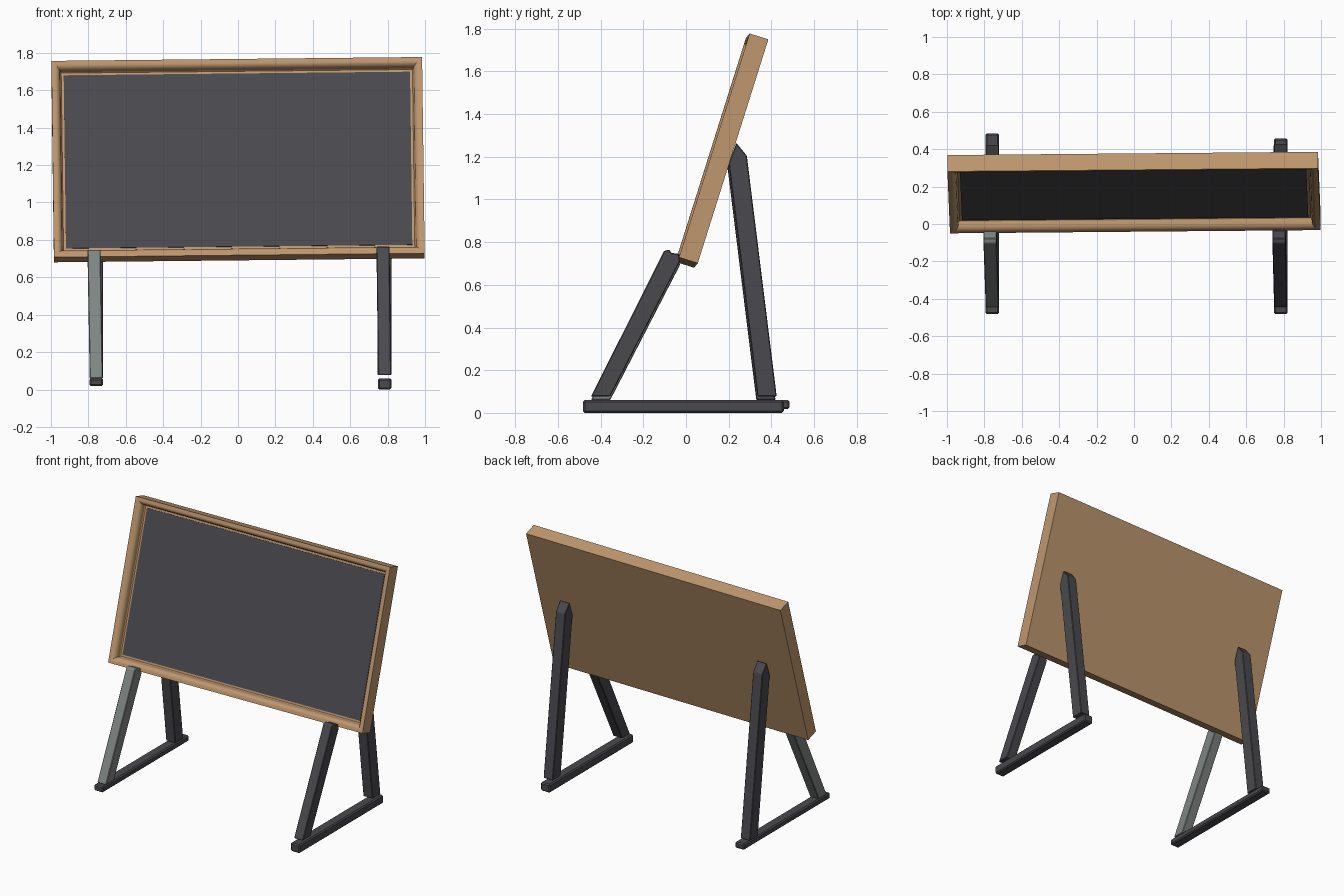
import bpy, bmesh
from math import radians, sin, cos, pi
from mathutils import Matrix, Euler, Vector

cube = bpy.data.objects.get("Cube")
if cube:
    bpy.data.objects.remove(cube, do_unlink=True)


def material(name, rgb):
    m = bpy.data.materials.new(name)
    m.use_nodes = True
    m.diffuse_color = (*rgb, 1)
    m.node_tree.nodes["Principled BSDF"].inputs["Base Color"].default_value = (*rgb, 1)
    return m


WOOD = material("tan wood", (0.52, 0.31, 0.158))
CHARCOAL = material("charcoal", (0.068, 0.066, 0.075))
GREY = material("pale grey", (0.21, 0.235, 0.225))


def finish(bm, name, mat, matrix=None, bevel=0):
    bmesh.ops.recalc_face_normals(bm, faces=bm.faces)
    mesh = bpy.data.meshes.new(name)
    bm.to_mesh(mesh)
    bm.free()
    mesh.materials.append(mat)
    ob = bpy.data.objects.new(name, mesh)
    bpy.context.scene.collection.objects.link(ob)
    if matrix:
        ob.matrix_world = matrix
    if bevel:
        mod = ob.modifiers.new("soft edges", "BEVEL")
        mod.width = bevel
        mod.segments = 1
    return ob


def beam(name, outline, x_low, x_high, mat, width=0.07, bevel=0.004):
    """Extrude a (y, z) outline sideways; the centre slides from x_low to x_high."""
    bm = bmesh.new()
    zs = [z for _, z in outline]
    low, span = min(zs), max(zs) - min(zs)
    rings = []
    for side in (-0.5, 0.5):
        rings.append([bm.verts.new((x_low + (x_high - x_low) * (z - low) / span
                                    + side * width, y, z)) for y, z in outline])
    for ring in rings:
        bm.faces.new(ring)
    n = len(outline)
    for i in range(n):
        j = (i + 1) % n
        bm.faces.new((rings[0][i], rings[0][j], rings[1][j], rings[1][i]))
    return finish(bm, name, mat, bevel=bevel)


# Board: leaning back, with a slight twist
WIDTH, HEIGHT, THICK = 1.982, 1.10, 0.092
tilt = Euler((radians(-17.5), radians(-0.6), radians(0.5))).to_matrix().to_4x4()
board = Matrix.Translation((0, 0.168, 1.229)) @ tilt

# Frame section as (inset, depth): back edge, rounded front rim, inner lip
section = [(0, THICK), (0, 0), (0.014, 0)]
section += [(0.014 + 0.032 * sin(a), 0.036 * (1 - cos(a)))
            for a in (k * pi / 12 for k in range(1, 7))]
section += [(0.048, 0.05), (0.052, 0.055), (0.066, 0.055)]

bm = bmesh.new()
rings = []
for inset, depth in section:
    w, h = WIDTH / 2 - inset, HEIGHT / 2 - inset
    y = depth - THICK / 2
    rings.append([bm.verts.new((sx * w, y, sz * h))
                  for sx, sz in ((-1, -1), (1, -1), (1, 1), (-1, 1))])
for a, b in zip(rings, rings[1:]):
    for i in range(4):
        j = (i + 1) % 4
        bm.faces.new((a[i], a[j], b[j], b[i]))
bm.faces.new(rings[0])
bm.faces.new(rings[-1])
frame = finish(bm, "board_frame", WOOD, board)
bpy.context.view_layer.objects.active = frame
frame.select_set(True)
bpy.ops.object.shade_smooth_by_angle(angle=radians(30))
frame.select_set(False)

# Writing surface sunk inside the frame
bm = bmesh.new()
bmesh.ops.create_cube(bm, size=1)
bmesh.ops.scale(bm, verts=bm.verts,
                vec=Vector((WIDTH - 0.13, 0.006, HEIGHT - 0.13)))
bmesh.ops.translate(bm, verts=bm.verts, vec=Vector((0, 0.055 - THICK / 2, 0)))
finish(bm, "writing_surface", CHARCOAL, board)

# Stands: foot, front leg and rear leg on each side
# name, foot x, front leg top x, leg drop, foot bottom, foot back end, front colour
stands = (("left", 0.784, 0.775, 0, 0, 0.458, CHARCOAL),
          ("right", -0.758, -0.77, -0.017, 0.018, 0.485, GREY))
for side, x, x_top, drop, low, back, front_mat in stands:
    beam(side + "_foot", [(-0.482, low), (back, low), (back, 0.06), (-0.482, 0.06)],
         x, x, CHARCOAL, 0.072, 0.008)

    front = [(-0.445, 0.077), (-0.355, 0.077), (-0.028, 0.71),
             (-0.034, 0.745), (-0.07, 0.75), (-0.077, 0.765), (-0.102, 0.76)]
    beam(side + "_front_leg", [(y, z + drop) for y, z in front],
         x, x_top, front_mat)

    rear = [(0.335, 0.077), (0.425, 0.077), (0.285, 1.205),
            (0.236, 1.265), (0.2, 1.168)]
    beam(side + "_rear_leg", [(y + drop / 3, z + drop) for y, z in rear],
         x, x, CHARCOAL, 0.074)
